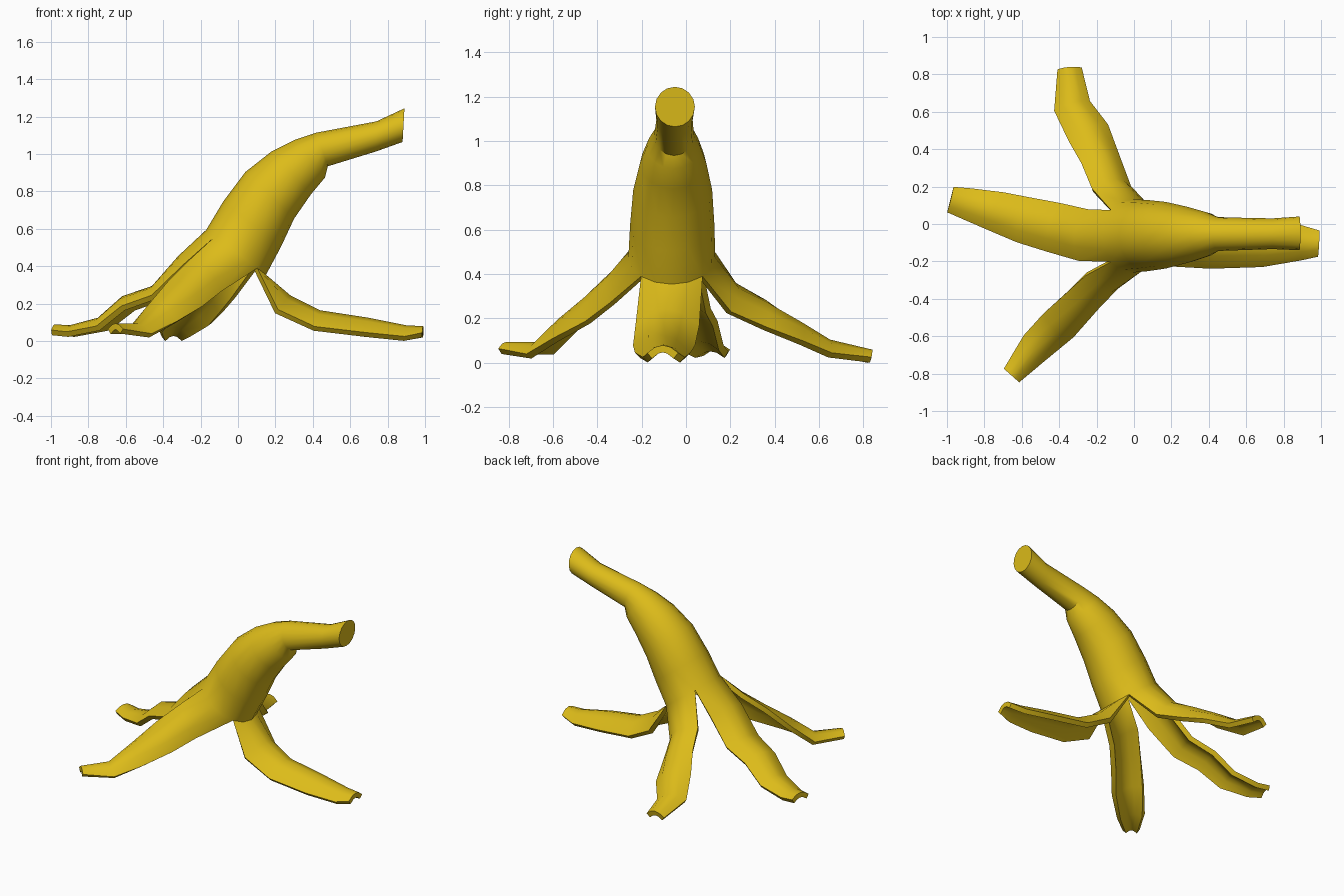
import bpy, bmesh
from math import sin, cos, pi, radians
from mathutils import Vector

if "Cube" in bpy.data.objects:
    bpy.data.objects.remove(bpy.data.objects["Cube"])

SIDES = 16
Z = Vector((0, 0, 1))

# Body rings from stem tip downward: upper x,z  lower x,z  half width in y
RINGS = [
    (0.89, 1.25, 0.88, 1.07, 0.090),
    (0.74, 1.18, 0.74, 1.02, 0.082),
    (0.42, 1.12, 0.48, 0.94, 0.090),
    (0.30, 1.08, 0.465, 0.88, 0.120),
    (0.18, 1.02, 0.39, 0.79, 0.150),
    (0.04, 0.91, 0.30, 0.66, 0.178),
    (-0.08, 0.75, 0.23, 0.51, 0.190),
    (-0.17, 0.60, 0.15, 0.36, 0.196),
]

# Peel strips: ridge x,y,z, width, arch depth, roll in degrees
RIGHT = [
    (0.28, -0.09, 0.25, 0.29, 0.09, 0),
    (0.44, -0.10, 0.17, 0.28, 0.09, 0),
    (0.70, -0.105, 0.13, 0.25, 0.08, 0),
    (0.90, -0.10, 0.09, 0.19, 0.06, 0),
    (0.99, -0.105, 0.085, 0.14, 0.035, 0),
]
BACK = [
    (-0.10, 0.24, 0.34, 0.25, 0.06, 42),
    (-0.16, 0.38, 0.27, 0.24, 0.06, 33),
    (-0.24, 0.52, 0.19, 0.24, 0.06, 20),
    (-0.33, 0.65, 0.11, 0.20, 0.05, 8),
    (-0.345, 0.84, 0.065, 0.13, 0.035, 0),
]
LEFT = [
    (-0.32, -0.05, 0.46, 0.28, 0.07, 0),
    (-0.46, -0.01, 0.30, 0.27, 0.06, 0),
    (-0.62, 0.03, 0.245, 0.25, 0.06, 0),
    (-0.75, 0.07, 0.13, 0.22, 0.05, 0),
    (-0.90, 0.11, 0.09, 0.17, 0.035, 0),
    (-0.98, 0.13, 0.095, 0.14, 0.03, 0),
]
FRONT = [
    (-0.16, -0.36, 0.39, 0.25, 0.06, -50),
    (-0.27, -0.46, 0.30, 0.24, 0.06, -42),
    (-0.41, -0.58, 0.20, 0.22, 0.06, -25),
    (-0.53, -0.67, 0.10, 0.18, 0.045, -8),
    (-0.655, -0.81, 0.10, 0.11, 0.03, 0),
]

bm = bmesh.new()


def body_ring(ux, uz, lx, lz, half, yc):
    upper, lower = Vector((ux, yc, uz)), Vector((lx, yc, lz))
    mid, u = (upper + lower) / 2, (lower - upper) / 2
    return [bm.verts.new(mid + u * cos(a) + Vector((0, half * sin(a), 0)))
            for a in (2 * pi * j / SIDES for j in range(SIDES))]


def bridge(a, b):
    for j in range(len(a) - 1):
        bm.faces.new((a[j], b[j], b[j + 1], a[j + 1]))


# Stem and body tube
rings = [body_ring(*r, -0.05 - 0.002 * i) for i, r in enumerate(RINGS)]
bm.faces.new(rings[0])
for a, b in zip(rings, rings[1:]):
    bridge(a + a[:1], b + b[:1])

# Four strips, each continuing a quarter of the last ring
for k, rows in enumerate((RIGHT, BACK, LEFT, FRONT)):
    prev = [rings[-1][(4 * k + j) % SIDES] for j in range(-2, 3)]
    path = [prev[2].co.copy()] + [Vector(r[:3]) for r in rows]
    for i, (x, y, z, width, arch, roll) in enumerate(rows, 1):
        heading = (path[min(i + 1, len(path) - 1)] - path[i - 1]).normalized()
        side = Z.cross(heading).normalized()
        normal = heading.cross(side)
        r = radians(roll)
        side, normal = (side * cos(r) + normal * sin(r),
                        normal * cos(r) - side * sin(r))
        row = [bm.verts.new(path[i] + side * t * width / 2 - normal * arch * t * t)
               for t in (-1, -0.5, 0, 0.5, 1)]
        bridge(prev, row)
        prev = row

mesh = bpy.data.meshes.new("fruit_peel")
bm.to_mesh(mesh)
bm.free()
peel = bpy.data.objects.new("fruit_peel", mesh)
bpy.context.collection.objects.link(peel)
bpy.context.view_layer.objects.active = peel
peel.select_set(True)

# Skin thickness
skin = peel.modifiers.new("skin", 'SOLIDIFY')
skin.thickness = 0.033
skin.offset = -1
bpy.ops.object.modifier_apply(modifier=skin.name)
bpy.ops.object.shade_smooth_by_angle(angle=radians(40))

# Rest on the floor
low = min(v.co.z for v in peel.data.vertices)
for v in peel.data.vertices:
    v.co.z -= low

mat = bpy.data.materials.new("yellow_skin")
mat.diffuse_color = (0.72, 0.50, 0.01, 1)
mat.use_nodes = True
mat.node_tree.nodes["Principled BSDF"].inputs["Base Color"].default_value = mat.diffuse_color
peel.data.materials.append(mat)
